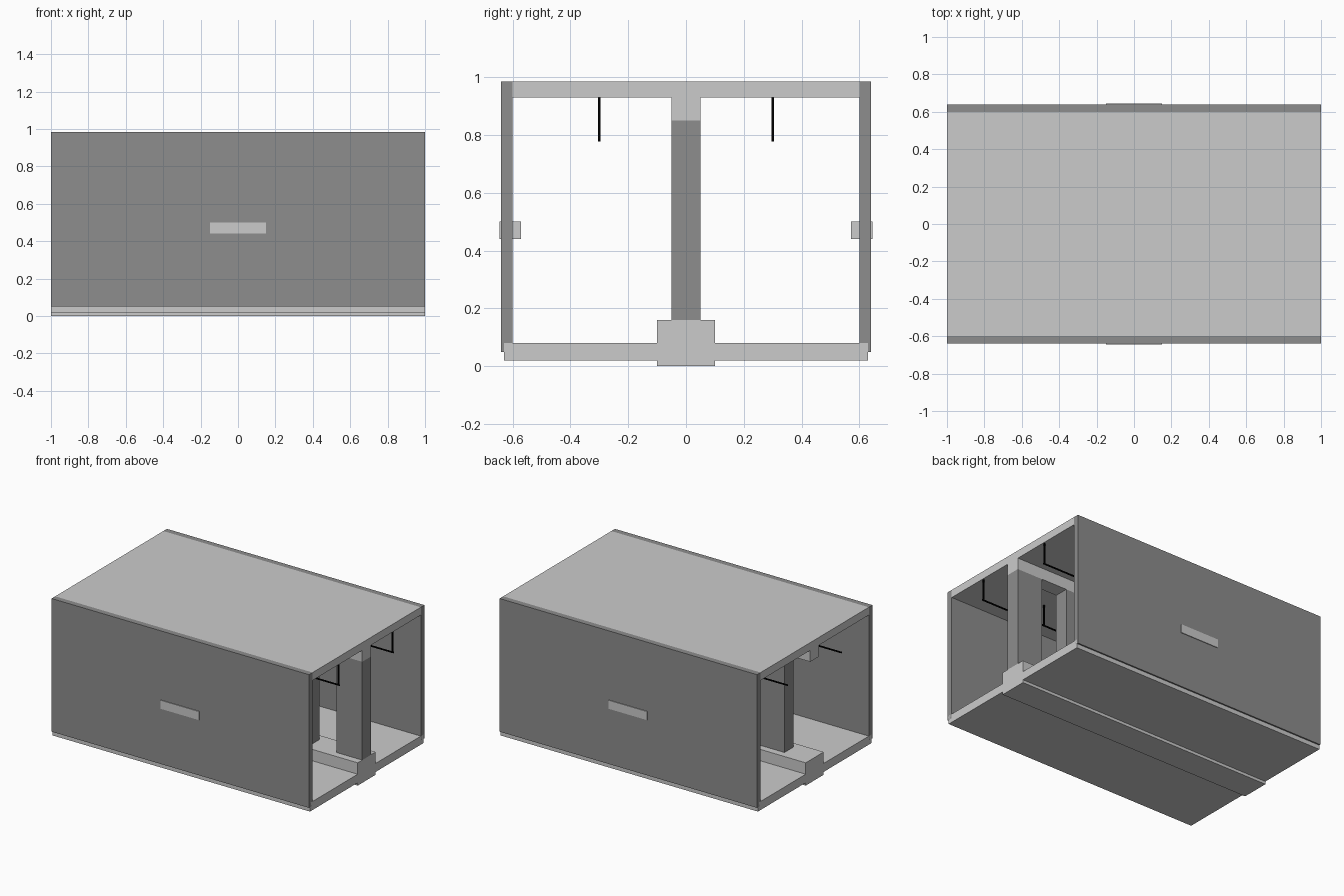
import bpy

if "Cube" in bpy.data.objects:
    bpy.data.objects.remove(bpy.data.objects["Cube"])


def material(name, value):
    m = bpy.data.materials.new(name)
    m.diffuse_color = (value, value, value, 1)
    m.use_nodes = True
    m.node_tree.nodes["Principled BSDF"].inputs["Base Color"].default_value = m.diffuse_color
    return m


dark = material("dark_grey", 0.27)
black = material("black", 0.0)


def box(name, x, y, z, mat=None):
    """Box from (min, max) ranges on each axis."""
    bpy.ops.mesh.primitive_cube_add(
        size=1, location=[(a + b) / 2 for a, b in (x, y, z)])
    ob = bpy.context.object
    ob.name = name
    ob.scale = [b - a for a, b in (x, y, z)]
    bpy.ops.object.transform_apply(location=True, scale=True)
    if mat:
        ob.data.materials.append(mat)
    return ob


def mirror_y(ob):
    ob.modifiers.new("mirror", 'MIRROR').use_axis = (False, True, False)
    return ob


def shift(ob):
    """Put the object origin back on the world origin for mirroring."""
    ob.data.transform(ob.matrix_world)
    ob.matrix_world.identity()
    return ob


def array_x(ob, count, step):
    a = ob.modifiers.new("array", 'ARRAY')
    a.count = count
    a.use_relative_offset = False
    a.use_constant_offset = True
    a.constant_offset_displace = (step, 0, 0)
    return ob


full = (-1, 1)

# Floor, roof and the central plinth and ceiling beam
box("floor", full, (-0.63, 0.63), (0.02, 0.08))
box("roof", full, (-0.60, 0.60), (0.93, 0.985))
box("center_plinth", full, (-0.10, 0.10), (0.0, 0.16))
box("ceiling_beam", full, (-0.05, 0.05), (0.85, 0.93))

# Side walls with a short handle block through each
mirror_y(shift(box("side_wall", full, (-0.64, -0.60), (0.05, 0.985), dark)))
mirror_y(shift(box("wall_handle", (-0.15, 0.15), (-0.645, -0.57), (0.44, 0.50))))

# Row of five central columns
array_x(shift(box("column", (-0.8, -0.6), (-0.05, 0.05), (0.16, 0.85), dark)), 5, 0.4)

# Hanging rails and their drop rods
mirror_y(shift(box("hand_rail", full, (-0.304, -0.296), (0.777, 0.785), black)))
rods = shift(box("rail_rod", (-0.514, -0.506), (-0.304, -0.296), (0.785, 0.93), black))
mirror_y(array_x(rods, 4, 0.5))
